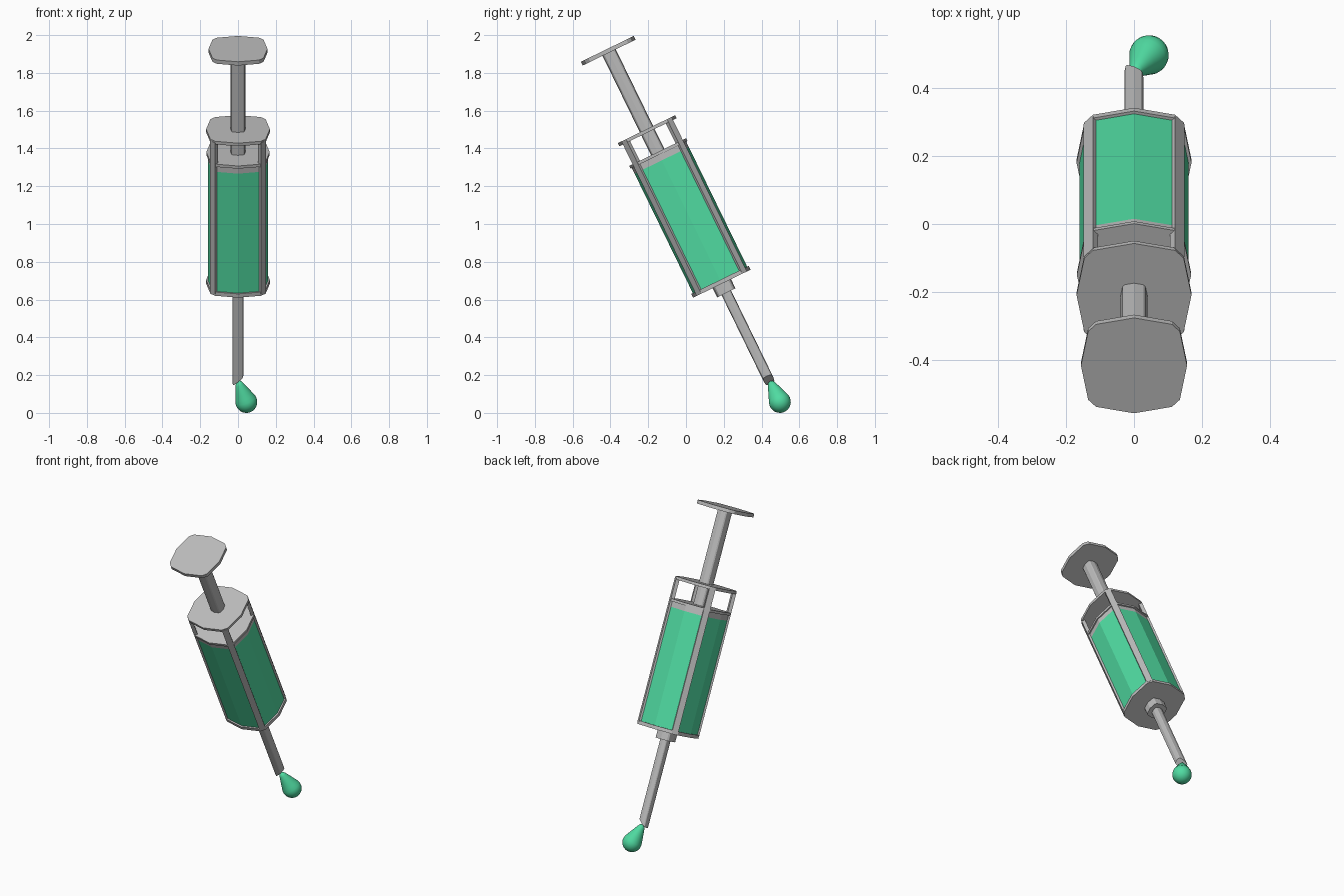
import bpy, bmesh, math
from mathutils import Matrix, Vector

if "Cube" in bpy.data.objects:
    bpy.data.objects.remove(bpy.data.objects["Cube"])

# Tilted frame: local z runs along the syringe axis, origin at the bottom plate
TILT = Matrix.Translation((0, 0.185, 0.694)) @ Matrix.Rotation(math.radians(26), 4, 'X')


def material(name, rgb):
    m = bpy.data.materials.new(name)
    m.use_nodes = True
    m.diffuse_color = (*rgb, 1)
    bsdf = m.node_tree.nodes["Principled BSDF"]
    bsdf.inputs["Base Color"].default_value = (*rgb, 1)
    bsdf.inputs["Roughness"].default_value = 0.6
    return m


GREY = material("grey metal", (0.50, 0.50, 0.50))
GREEN = material("green liquid", (0.08, 0.71, 0.36))


def outline(r):
    """Square with bulging sides and chamfered corners, r = half width."""
    a, b = 0.865 * r, 0.715 * r
    quarter = [(r, 0), (a, b), (b, a)]
    pts = []
    for i in range(4):
        for x, y in quarter:
            for _ in range(i):
                x, y = -y, x
            pts.append((x, y))
    return pts


def finish(name, bm, mat, matrix):
    bmesh.ops.recalc_face_normals(bm, faces=bm.faces)
    me = bpy.data.meshes.new(name)
    bm.to_mesh(me)
    bm.free()
    me.materials.append(mat)
    ob = bpy.data.objects.new(name, me)
    ob.matrix_world = matrix
    bpy.context.collection.objects.link(ob)
    return ob


def prism(name, pts, z0, z1, mat, slant=0):
    """Extrude an outline along the axis; slant tilts the lower end."""
    bm = bmesh.new()
    n = len(pts)
    low = [bm.verts.new((x, y, z0 + slant * x)) for x, y in pts]
    top = [bm.verts.new((x, y, z1)) for x, y in pts]
    bm.faces.new(low[::-1])
    bm.faces.new(top)
    for i in range(n):
        j = (i + 1) % n
        bm.faces.new((low[i], low[j], top[j], top[i]))
    return finish(name, bm, mat, TILT)


# Barrel: liquid, piston and rims
prism("liquid", outline(0.160), 0.0, 0.715, GREEN)
prism("piston", outline(0.160), 0.715, 0.75, GREY)
prism("piston_rim", outline(0.168), 0.748, 0.764, GREY)
prism("bottom_plate", outline(0.169), -0.011, 0.011, GREY)
prism("top_plate", outline(0.169), 0.881, 0.899, GREY)

# Four corner posts sitting on the chamfers
for name, sx, sy in (("front_left", 1, -1), ("front_right", -1, -1),
                     ("back_left", 1, 1), ("back_right", -1, 1)):
    radial = Vector((sx, sy)).normalized()
    side = Vector((-radial.y, radial.x))
    corners = [radial * r + side * s for r, s in
               ((0.168, -0.019), (0.190, -0.019), (0.190, 0.019), (0.168, 0.019))]
    prism(name + "_post", [tuple(c) for c in corners], 0.0, 0.89, GREY)

# Plunger
prism("plunger_rod", outline(0.039), 0.755, 1.36, GREY)
prism("plunger_handle", outline(0.156), 1.350, 1.372, GREY)

# Hub and slant-cut needle
prism("needle_hub", outline(0.054), -0.065, 0.0, GREY)
prism("needle", outline(0.028), -0.578, -0.05, GREY, slant=0.85)

# Droplet: lathed teardrop leaning towards the needle tip
bm = bmesh.new()
R = 0.058
prof = [(R * math.sin(t), -R * math.cos(t))
        for t in (math.radians(a) for a in range(0, 106, 15))]
prof += [(0.049, 0.034), (0.040, 0.060), (0.030, 0.087), (0.021, 0.110),
         (0.014, 0.123), (0.0, 0.129)]
verts = [bm.verts.new((r, 0, z)) for r, z in prof]
edges = [bm.edges.new(p) for p in zip(verts, verts[1:])]
bmesh.ops.spin(bm, geom=verts + edges, cent=(0, 0, 0), axis=(0, 0, 1),
               angle=2 * math.pi, steps=32, use_duplicate=False)
bmesh.ops.remove_doubles(bm, verts=bm.verts, dist=0.0002)
for f in bm.faces:
    f.smooth = True
lean = Vector((-0.044, -0.052, 0.112)).to_track_quat('Z', 'Y').to_matrix().to_4x4()
finish("droplet", bm, GREEN, Matrix.Translation((0.044, 0.497, 0.058)) @ lean)
